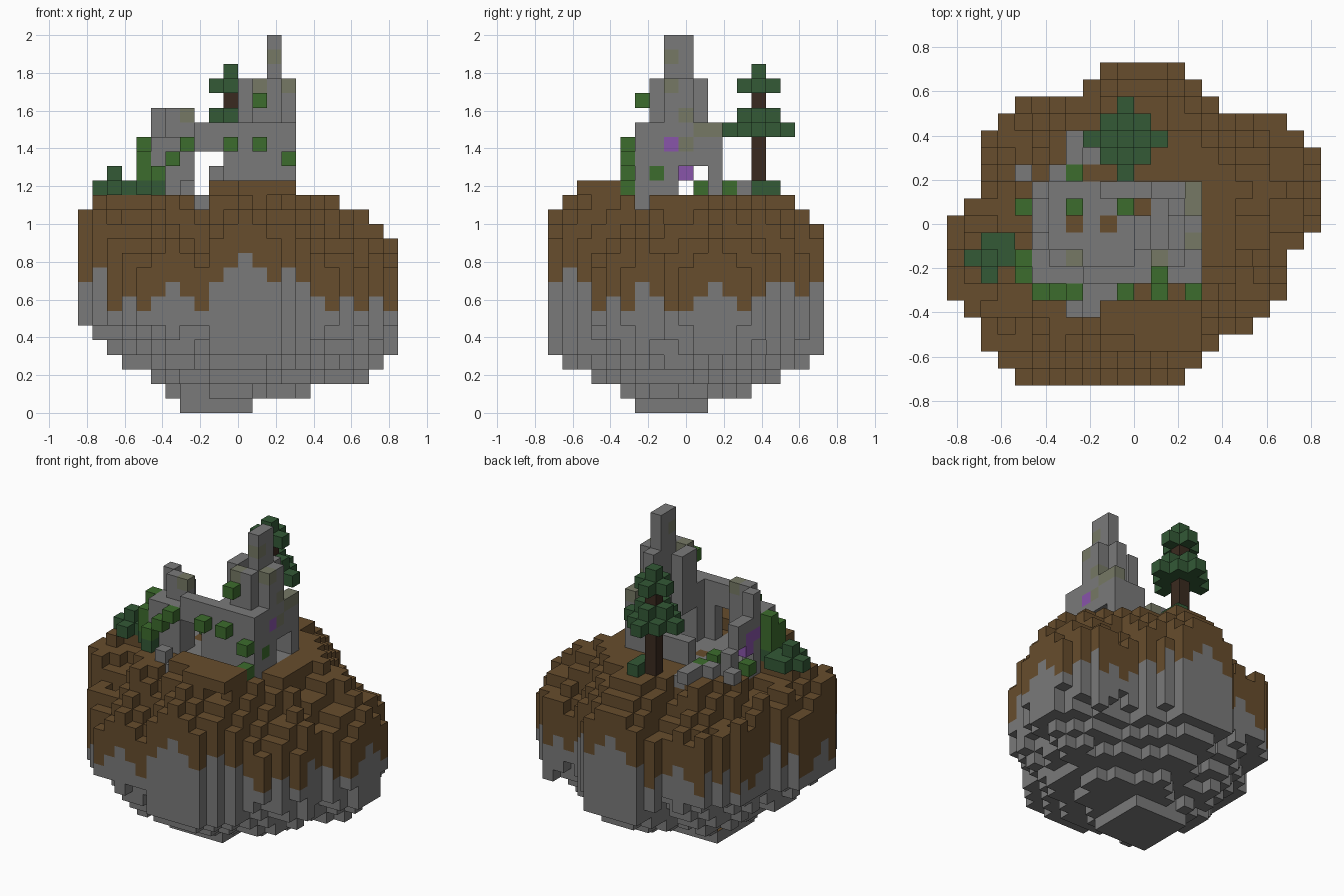
import bpy, bmesh, math
from mathutils import Vector

if "Cube" in bpy.data.objects:
    bpy.data.objects.remove(bpy.data.objects["Cube"])

H = 2 / 26  # size of one block
COLOURS = {
    "soil": (0.135, 0.074, 0.026), "stone": (0.195, 0.195, 0.195),
    "mossy_stone": (0.18, 0.19, 0.13), "vine_green": (0.046, 0.15, 0.026),
    "pine_green": (0.033, 0.1, 0.037), "bark": (0.042, 0.023, 0.014),
    "purple": (0.25, 0.09, 0.4)}
MATS = {}
for mat_name, rgb in COLOURS.items():
    m = bpy.data.materials.new(mat_name)
    m.use_nodes = True
    m.diffuse_color = (*rgb, 1)
    m.node_tree.nodes["Principled BSDF"].inputs["Base Color"].default_value = (*rgb, 1)
    MATS[mat_name] = m

AXES = [Vector(a) for a in ((1, 0, 0), (0, 1, 0), (0, 0, 1))]


def box(x0, x1, y0, y1, z0, z1):
    """Set of block cells, upper limits excluded."""
    return {(x, y, z) for x in range(x0, x1) for y in range(y0, y1) for z in range(z0, z1)}


def build(name, cells, colours, rule=None):
    """Skin the cells with their outer faces; rule(cell, axis, sign) picks the colour."""
    bm = bmesh.new()
    verts = {}

    def vert(p):
        key = tuple(round(c) for c in p)
        if key not in verts:
            verts[key] = bm.verts.new((key[0] * H, (key[1] - 9.5) * H, key[2] * H))
        return verts[key]

    for cell in sorted(cells):
        base = Vector(cell)
        for a in range(3):
            u, v = AXES[(a + 1) % 3], AXES[(a + 2) % 3]
            for sign in (-1, 1):
                if tuple(int(c) for c in base + AXES[a] * sign) in cells:
                    continue
                o = base + AXES[a] * max(sign, 0)
                ring = [o, o + u, o + u + v, o + v][::sign]
                face = bm.faces.new([vert(p) for p in ring])
                face.material_index = rule(cell, a, sign) if rule else 0
    mesh = bpy.data.meshes.new(name)
    bm.to_mesh(mesh)
    bm.free()
    for c in colours:
        mesh.materials.append(MATS[c])
    ob = bpy.data.objects.new(name, mesh)
    bpy.context.collection.objects.link(ob)


# Castle floor with gaps where soil shows, and paving sunk into the ground
floor = box(-6, 4, 6, 12, 14, 15) - {(-4, 9, 14), (-2, 9, 14), (0, 10, 14)}
paving = {(-3, 4, 14), (-3, 5, 14), (-2, 5, 14), (-3, 13, 14)}

# Island outline rows from front to back
LEFT = [7, 8, 9, 9, 10, 11, 11, 11, 11, 11, 10, 9, 9, 9, 9, 8, 7, 3, 2]
RIGHT = [3, 4, 5, 7, 8, 9, 9, 9, 10, 11, 11, 11, 11, 11, 10, 9, 5, 4, 3]
# Rock line along the front/back and along the sides; the rim bulges where it is high
ROCK_X = [9, 10, 7, 8, 7, 8, 9, 8, 7, 9, 10, 11, 10, 9, 10, 9, 8, 7, 8, 7, 8, 7]
ROCK_Y = [9, 10, 9, 7, 8, 7, 9, 8, 7, 7, 8, 9, 8, 7, 8, 9, 9, 8, 9]
INSET = [99, 6.1, 3.75, 2.45, 1.45, 0.8]  # edge distance needed per low layer

plan = {(i, j) for j in range(19) for i in range(-LEFT[j], RIGHT[j])}
outside = [(i, j) for i in range(-12, 12) for j in range(-1, 20) if (i, j) not in plan]
island = box(-4, 1, 6, 11, 0, 1)
for i, j in plan:
    d, near_j = min((math.hypot(i - a, j - b), b) for a, b in outside)
    rock = ROCK_Y[j] if near_j == j else ROCK_X[i + 11]
    slope = 2 + 2.4 * min(max((i - 2) / 6, 0), 1) + (1 if j > 14 else 0)
    rim = rock + (5 if i < -8 else 3) + 1.3 * (d - 1)
    top = min(15 - max(0, round(slope - d)), 14 if i > 6 else 15, round(rim))
    reach = d + 0.18 * min(i + 2, 0) + 0.05 * max(i, 0) + 0.7 * (min(rock, 9) - 8)
    island |= {(i, j, k) for k in range(1, top) if k >= len(INSET) or reach > INSET[k]}
island |= box(-2, 4, 2, 5, 15, 16) - box(-2, 0, 2, 3, 15, 16)
island -= floor | paving | box(4, 11, 6, 7, 14, 15)


def island_colour(cell, axis, sign):
    i, j, k = cell
    if axis == 2:
        return 1 if sign < 0 and k < 9 else 0
    return 1 if k < (ROCK_Y[j] if axis == 0 else ROCK_X[i + 11]) else 0


build("island", island, ["soil", "stone"], island_colour)

# Ruined castle: floor, then walls, then openings
walls = floor | box(-6, -3, 6, 7, 15, 19) | box(-3, 3, 6, 7, 15, 20)  # front
walls |= box(3, 4, 6, 7, 14, 20)                                      # corner buttress
walls |= box(-5, -3, 7, 8, 15, 21) | box(-6, -5, 8, 9, 15, 21)        # left turret
walls |= box(-6, -5, 7, 8, 15, 19) | box(-6, -5, 9, 11, 15, 19)       # left side
walls |= box(3, 4, 7, 12, 15, 20)                                     # right side
walls |= box(0, 1, 7, 8, 15, 20)                                      # round tower
walls |= box(1, 3, 7, 8, 15, 23) | box(0, 1, 8, 10, 18, 23)
walls |= box(3, 4, 8, 10, 15, 23) | box(2, 3, 10, 11, 15, 23)
walls |= box(2, 3, 8, 10, 15, 26)                                     # tall chimney
walls |= box(-2, 1, 11, 12, 15, 17) | box(1, 3, 11, 12, 15, 19)       # back
walls |= box(-6, -5, 11, 12, 15, 17)
walls -= box(-3, -1, 6, 8, 15, 18)                                    # front arch
walls -= box(-6, 4, 9, 11, 15, 17)                                    # side windows

# Purple blocks set into the walls
purple = {(3, 8, 18), (-6, 9, 16), (-6, 9, 17), (-6, 8, 17)}
ivy_inset = {(3, 7, 16)}
walls -= purple | ivy_inset
moss = {(3, 8, 22), (1, 7, 22), (2, 8, 24), (-4, 7, 20), (3, 9, 20), (3, 9, 18),
        (3, 11, 19), (3, 10, 19)}
build("castle_walls", walls, ["stone", "mossy_stone"], lambda c, a, s: int(c in moss))
build("purple_blocks", purple, ["purple"])
build("paving", paving, ["stone"])

# Fallen stones in front of and behind the castle
rubble = {(-4, 4, 15), (-4, 13, 15), (-4, 14, 15), (-7, 12, 15), (-5, 12, 15)}
build("rubble", rubble, ["stone"])

# Climbing vines
vines = ivy_inset | {(-1, 5, 18), (1, 5, 18), (1, 6, 21), (3, 5, 17), (3, 5, 15),
                     (-4, 5, 18), (-5, 5, 17), (-6, 5, 16)}
vines |= box(-7, -6, 6, 7, 16, 18) | box(-7, -6, 7, 8, 16, 19)
vines |= {(-7, 10, 15), (-4, 10, 15), (-1, 10, 15), (-4, 12, 15)}
build("vines", vines, ["vine_green"])

# Low bushes
bush = box(-9, -7, 7, 9, 15, 16) | {(-10, 7, 15), (-9, 6, 15), (-9, 7, 16)}
bush |= box(-7, -6, 6, 8, 15, 16) | box(-6, -5, 5, 6, 15, 16)
build("left_bush", bush, ["pine_green"])
build("back_bush", box(0, 1, 14, 16, 15, 16), ["pine_green"])

# Pine tree: trunk and diamond-shaped tiers
TX, TY = -1, 14
trunk = box(TX, TX + 1, TY, TY + 1, 15, 23)
needles = {(TX + a, TY + b, z) for z, r in ((19, 2), (20, 1), (22, 1), (23, 0))
           for a in range(-r, r + 1) for b in range(-r, r + 1) if abs(a) + abs(b) <= r}
build("pine_trunk", trunk - needles, ["bark"])
build("pine_needles", needles, ["pine_green"])
